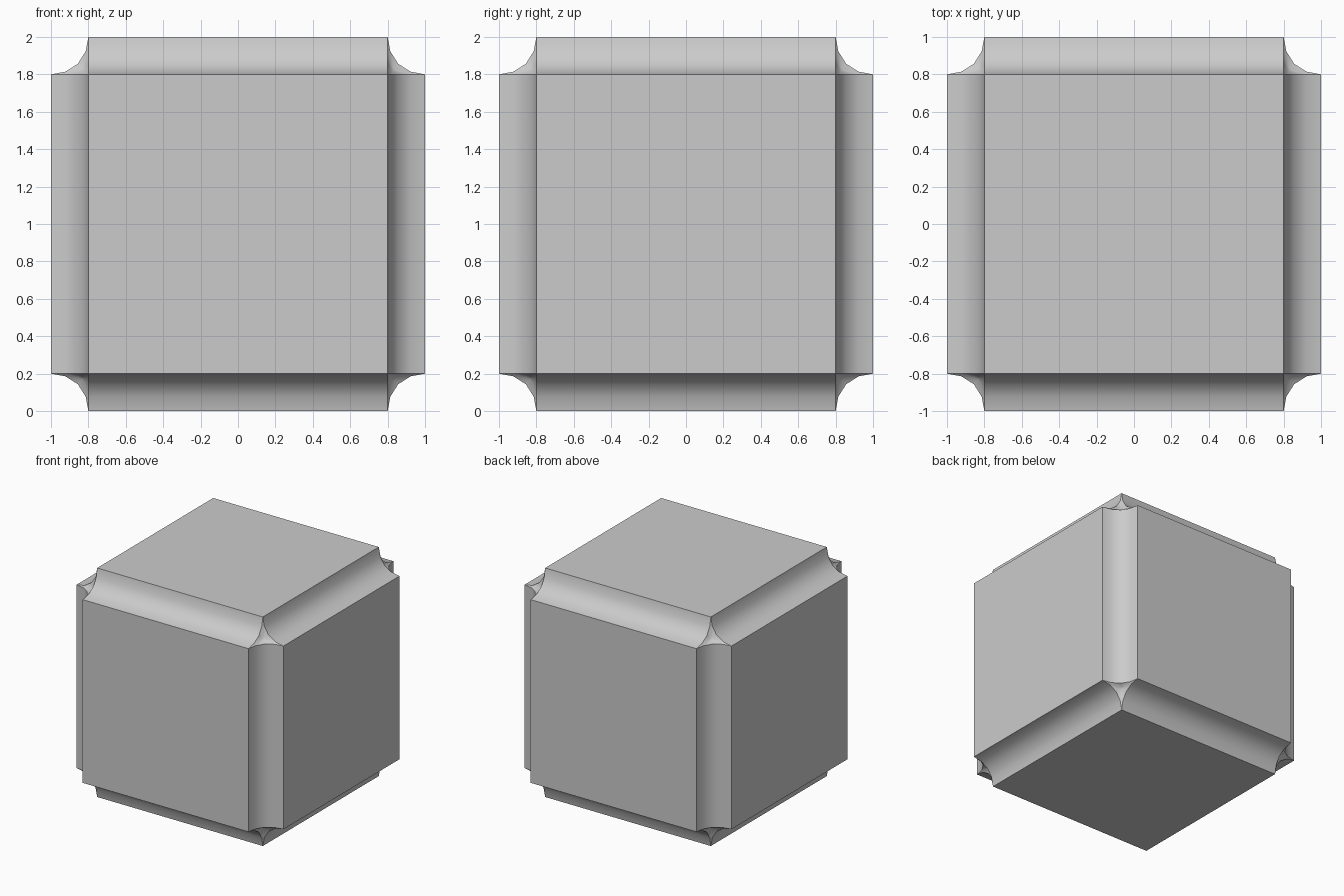
import bpy, bmesh, math

if "Cube" in bpy.data.objects:
    bpy.data.objects.remove(bpy.data.objects["Cube"])

# Cube with coved (inward-curving) edges
bm = bmesh.new()
bmesh.ops.create_cube(bm, size=2.0)
bmesh.ops.translate(bm, verts=bm.verts[:], vec=(0, 0, 1))
bmesh.ops.bevel(bm, geom=bm.edges[:], offset=0.2, offset_type='OFFSET',
                segments=4, profile=0.08, affect='EDGES')
bmesh.ops.recalc_face_normals(bm, faces=bm.faces[:])

mesh = bpy.data.meshes.new("coved_cube")
bm.to_mesh(mesh)
bm.free()
cube = bpy.data.objects.new("coved_cube", mesh)
bpy.context.collection.objects.link(cube)

# Smooth coves, crisp borders
bpy.context.view_layer.objects.active = cube
cube.select_set(True)
bpy.ops.object.shade_smooth_by_angle(angle=math.radians(30))
